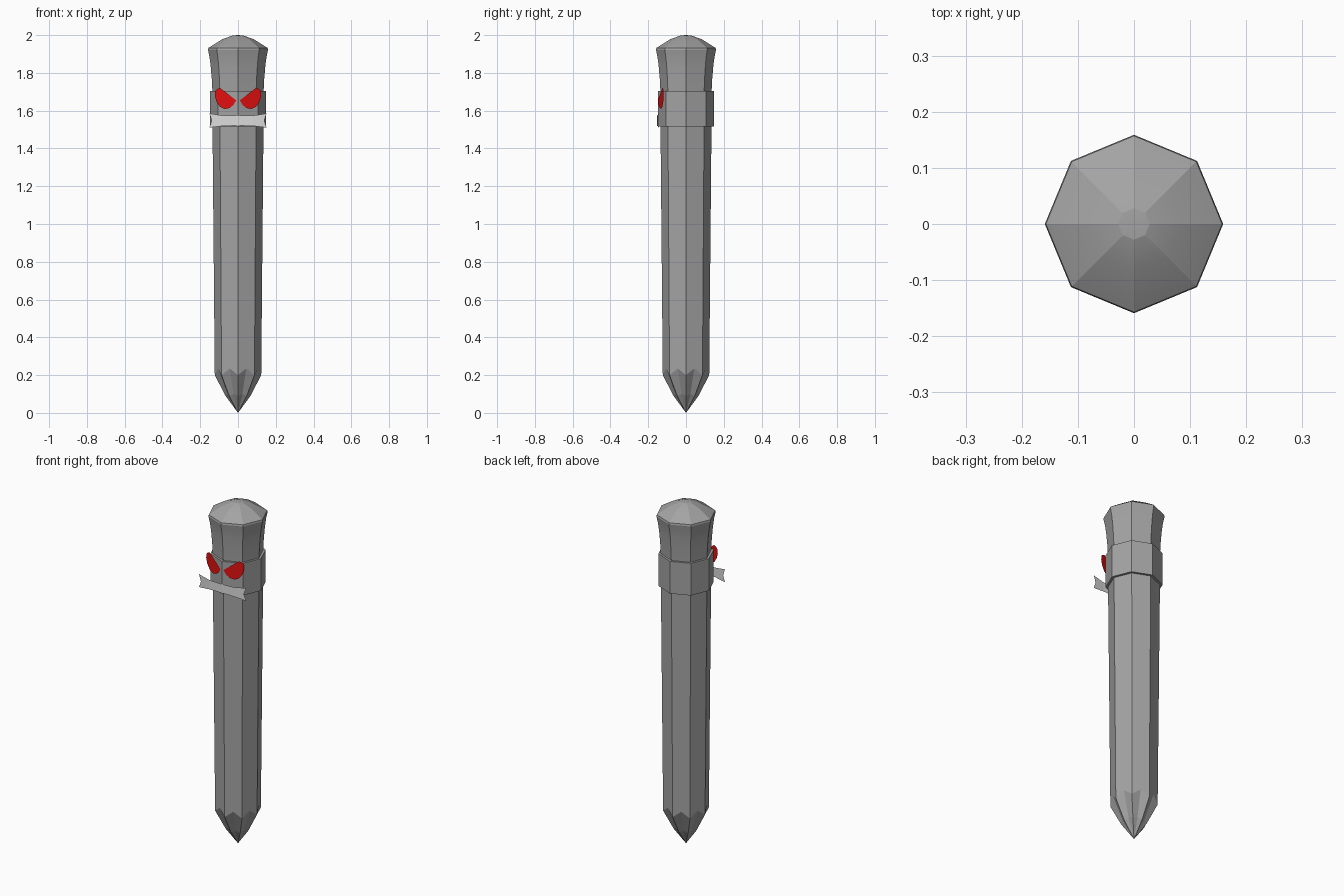
import bpy
import bmesh
import math

cube = bpy.data.objects.get("Cube")
if cube:
    bpy.data.objects.remove(cube)

SIDES = 8
APOTHEM = math.cos(math.pi / SIDES)


def material(name, colour):
    mat = bpy.data.materials.new(name)
    mat.use_nodes = True
    mat.diffuse_color = colour
    mat.node_tree.nodes["Principled BSDF"].inputs["Base Color"].default_value = colour
    return mat


stone = material("stone grey", (0.37, 0.37, 0.37, 1))
red = material("eye red", (0.75, 0.005, 0.005, 1))
pale = material("pale grey", (0.72, 0.72, 0.72, 1))


def finish(name, bm, mat, smooth=None):
    mesh = bpy.data.meshes.new(name)
    bm.to_mesh(mesh)
    bm.free()
    mesh.materials.append(mat)
    obj = bpy.data.objects.new(name, mesh)
    bpy.context.collection.objects.link(obj)
    if smooth:
        bpy.ops.object.select_all(action='DESELECT')
        obj.select_set(True)
        bpy.context.view_layer.objects.active = obj
        bpy.ops.object.shade_smooth_by_angle(angle=math.radians(smooth))
    return obj


def octagon_lathe(name, profile, mat, scallops=None, smooth=None):
    """Stack eight-sided rings of (radius, z); scallops adds mid-side points
    raised by the given height per ring."""
    bm = bmesh.new()
    rings = []
    for i, (r, z) in enumerate(profile):
        if r == 0:
            rings.append([bm.verts.new((0, 0, z))])
            continue
        ring = []
        for k in range(SIDES):
            a = 2 * math.pi * k / SIDES
            ring.append(bm.verts.new((r * math.cos(a), r * math.sin(a), z)))
            if scallops:
                m = a + math.pi / SIDES
                rm = r * APOTHEM
                ring.append(bm.verts.new((rm * math.cos(m), rm * math.sin(m), z + scallops[i])))
        rings.append(ring)
    for low, high in zip(rings, rings[1:]):
        n = max(len(low), len(high))
        for k in range(n):
            j = (k + 1) % n
            if len(low) == 1:
                bm.faces.new((low[0], high[j], high[k]))
            elif len(high) == 1:
                bm.faces.new((low[k], low[j], high[0]))
            else:
                bm.faces.new((low[k], low[j], high[j], high[k]))
    return finish(name, bm, mat, smooth)


# Sharpened point and long shaft, with scalloped edge between them
octagon_lathe("point", [(0, 0), (0.066, 0.09), (0.123, 0.2)], stone,
              scallops=[0, 0.01, 0.035])
octagon_lathe("shaft", [(0.123, 0.2), (0.135, 1.515), (0.135, 1.69)], stone,
              scallops=[0.035, 0, 0])

# Flared head with domed top
octagon_lathe("head", [(0.135, 1.69), (0.139, 1.77), (0.145, 1.84), (0.151, 1.885),
                       (0.159, 1.922), (0.157, 1.932), (0.084, 1.978),
                       (0.028, 1.998), (0, 2.0)], stone, smooth=15)

# Collar band, closed with ledges
octagon_lathe("face_band", [(0.13, 1.515), (0.149, 1.515), (0.149, 1.703), (0.13, 1.703)], stone)


def plate(name, outline, depth, mat):
    """Thin sheet over the front, with y given by depth(x)."""
    bm = bmesh.new()
    bm.faces.new([bm.verts.new((x, depth(x), z)) for x, z in outline])
    bmesh.ops.recalc_face_normals(bm, faces=bm.faces)
    for f in bm.faces:
        f.normal_update()
        if f.normal.y > 0:
            f.normal_flip()
    return finish(name, bm, mat)


# Slanted eyes
eye = [(0.095, 1.72), (0.01, 1.655), (0.024, 1.63), (0.045, 1.614), (0.07, 1.609),
       (0.095, 1.62), (0.115, 1.65), (0.123, 1.68), (0.12, 1.704), (0.108, 1.716)]
for side, s in (("left", 1), ("right", -1)):
    plate(side + "_eye", [(s * x, z) for x, z in eye],
          lambda x: -0.151 + 0.27 * abs(x), red)

# Mouth strip with notched ends, gently bowed, made of upright slices
bm = bmesh.new()
rows = []
for x, ends in ((0, (1.521, 1.547, 1.573)), (0.08, (1.519, 1.547, 1.574)),
                (0.138, (1.512, 1.547, 1.583))):
    rows.append([(x, z) for z in ends])
rows.append([(0.152, 1.51), (0.139, 1.547), (0.152, 1.586)])
for s in (1, -1):
    grid = [[bm.verts.new((s * x, -0.154 + 0.5 * x * x, z)) for x, z in row] for row in rows]
    for a, b in zip(grid, grid[1:]):
        for k in range(2):
            quad = (a[k], b[k], b[k + 1], a[k + 1])
            bm.faces.new(quad if s > 0 else quad[::-1])
bmesh.ops.remove_doubles(bm, verts=bm.verts, dist=0.0005)
finish("mouth", bm, pale)
